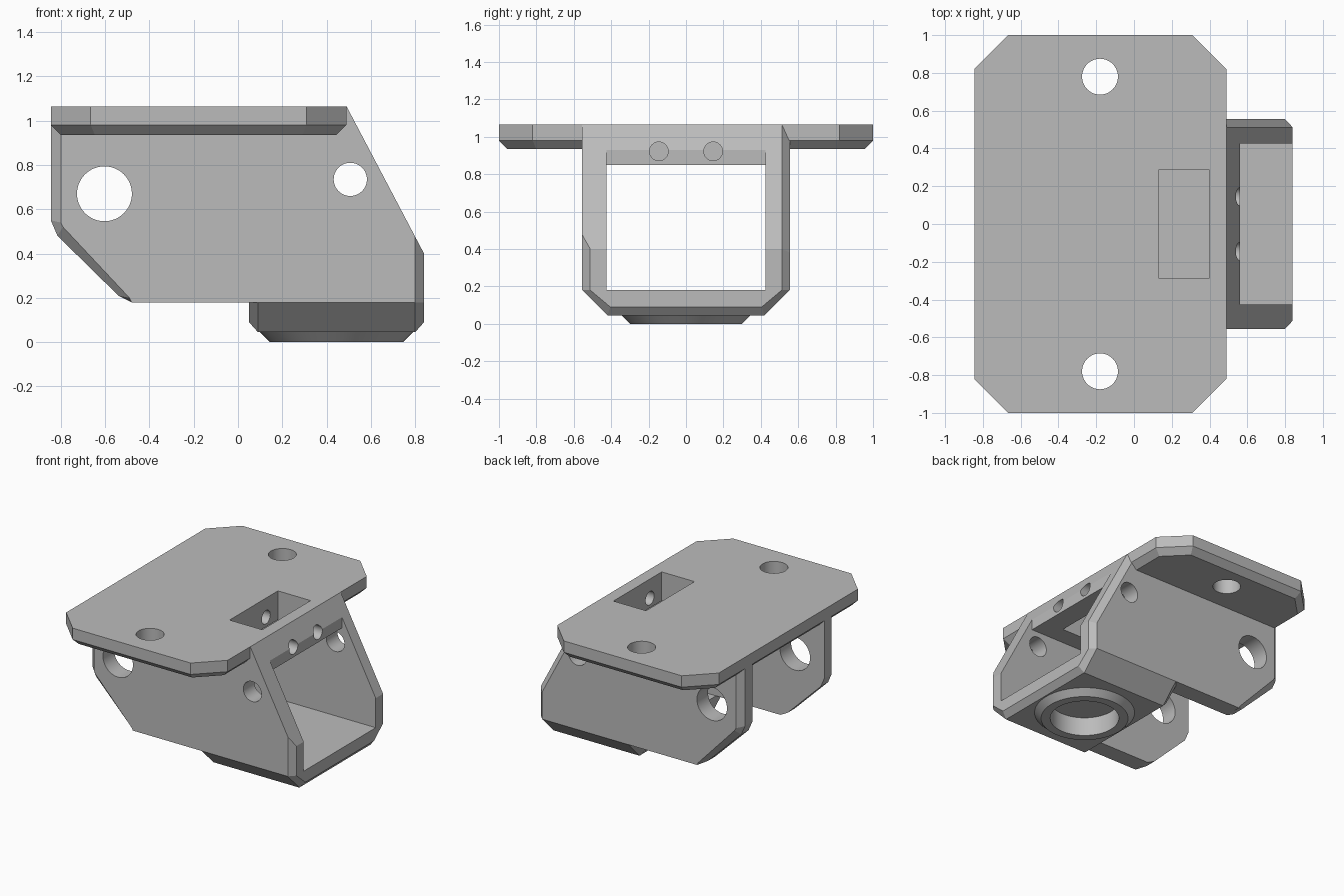
import bpy
import bmesh
import math
from mathutils import Matrix, Vector

default = bpy.data.objects.get("Cube")
if default:
    bpy.data.objects.remove(default, do_unlink=True)

grey = bpy.data.materials.new("plain grey")
grey.use_nodes = True
tone = (0.5, 0.5, 0.5, 1)
grey.diffuse_color = tone
grey.node_tree.nodes["Principled BSDF"].inputs["Base Color"].default_value = tone


def finish(name, bm):
    bmesh.ops.recalc_face_normals(bm, faces=bm.faces)
    mesh = bpy.data.meshes.new(name)
    bm.to_mesh(mesh)
    bm.free()
    mesh.materials.append(grey)
    obj = bpy.data.objects.new(name, mesh)
    bpy.context.collection.objects.link(obj)
    return obj


def loft(name, rings):
    """Skin a stack of matching closed rings and cap both ends."""
    bm = bmesh.new()
    loops = [[bm.verts.new(p) for p in ring] for ring in rings]
    for a, b in zip(loops, loops[1:]):
        for i in range(len(a)):
            j = (i + 1) % len(a)
            bm.faces.new((a[i], a[j], b[j], b[i]))
    bm.faces.new(loops[0])
    bm.faces.new(loops[-1])
    return finish(name, bm)


def cone(name, start, end, r1, r2=None, sides=48):
    start, end = Vector(start), Vector(end)
    axis = end - start
    bm = bmesh.new()
    turn = axis.to_track_quat("Z", "Y").to_matrix().to_4x4()
    bmesh.ops.create_cone(bm, cap_ends=True, segments=sides, radius1=r1,
                          radius2=r1 if r2 is None else r2, depth=axis.length,
                          matrix=Matrix.Translation((start + end) / 2) @ turn)
    return finish(name, bm)


def along_y(profile, y):
    return [(x, y, z) for x, z in profile]


def combine(target, other, operation):
    mod = target.modifiers.new(other.name, "BOOLEAN")
    mod.operation, mod.solver, mod.object = operation, "EXACT", other
    bpy.context.view_layer.objects.active = target
    bpy.ops.object.modifier_apply(modifier=mod.name)
    bpy.data.objects.remove(other, do_unlink=True)


# Mounting plate with clipped corners and a bevelled underside
def plate_ring(z, inset):
    cx, hx, hy = -0.178, 0.667 - inset, 1 - inset
    c = 0.18 - inset * (2 - math.sqrt(2))
    quarter = [(hx, hy - c), (hx - c, hy)]
    pts = quarter + [(-x, y) for x, y in reversed(quarter)]
    pts += [(-x, -y) for x, y in pts]
    return [(cx + x, y, z) for x, y in pts]


bracket = loft("mounting_bracket", [plate_ring(0.935, 0.045),
                                    plate_ring(0.98, 0), plate_ring(1.065, 0)])

# Side walls with bevelled outer edges; the back one is also bevelled on its slope
full = [(-0.845, 1.065), (-0.845, 0.55), (-0.815, 0.48), (-0.54, 0.21),
        (-0.48, 0.18), (0.84, 0.18), (0.84, 0.40), (0.49, 1.065)]
inset = [(-0.80, 1.065), (-0.80, 0.54), (-0.79, 0.52), (-0.49, 0.20),
         (-0.48, 0.18), (0.80, 0.18)]
slopes = {-1: [(0.80, 0.476), (0.49, 1.065)], 1: [(0.80, 0.381), (0.44, 1.065)]}
for side, slope in slopes.items():
    wall = loft("side_wall", [along_y(full, side * 0.425), along_y(full, side * 0.512),
                              along_y(inset + slope, side * 0.555)])
    combine(bracket, wall, "UNION")

# Floor with slanted lower sides and bevelled ends
def floor_ring(x, y_top, y_low, z_low):
    return [(x, y_top, 0.18), (x, -y_top, 0.18), (x, -y_low, z_low), (x, y_low, z_low)]


floor = loft("floor", [floor_ring(0.05, 0.512, 0.405, 0.09),
                       floor_ring(0.09, 0.555, 0.42, 0.045),
                       floor_ring(0.80, 0.555, 0.42, 0.045),
                       floor_ring(0.84, 0.512, 0.405, 0.09)])
combine(bracket, floor, "UNION")

# Cross beam under the plate
beam = [(0.49, 1.065), (0.561, 0.93), (0.561, 0.85), (-0.03, 0.85), (-0.03, 1.065)]
combine(bracket, loft("cross_beam", [along_y(beam, -0.43), along_y(beam, 0.43)]), "UNION")

# Round boss below the floor with a blind bore
boss = cone("boss", (0.445, 0, 0), (0.445, 0, 0.05), 0.30, 0.35, 64)
combine(bracket, boss, "UNION")
combine(bracket, cone("boss_bore", (0.445, 0, -0.1), (0.445, 0, 0.14), 0.237, sides=64),
        "DIFFERENCE")

# Pocket through the plate and beam
pocket = [(0.13, 0.8), (0.40, 0.8), (0.40, 1.2), (0.13, 1.2)]
combine(bracket, loft("pocket", [along_y(pocket, -0.285), along_y(pocket, 0.285)]),
        "DIFFERENCE")

# Screw holes in the plate and beam, and holes across both walls
for side in (-1, 1):
    combine(bracket, cone("plate_hole", (-0.18, side * 0.78, 0.8),
                          (-0.18, side * 0.78, 1.2), 0.095), "DIFFERENCE")
    combine(bracket, cone("beam_hole", (0.02, side * 0.145, 0.922),
                          (0.7, side * 0.145, 0.922), 0.05), "DIFFERENCE")
for x, z, r in ((-0.603, 0.67, 0.124), (0.507, 0.735, 0.075)):
    combine(bracket, cone("wall_hole", (x, -0.8, z), (x, 0.8, z), r), "DIFFERENCE")

bpy.ops.object.select_all(action="DESELECT")
bracket.select_set(True)
bpy.context.view_layer.objects.active = bracket
bpy.ops.object.shade_smooth_by_angle(angle=math.radians(15))
